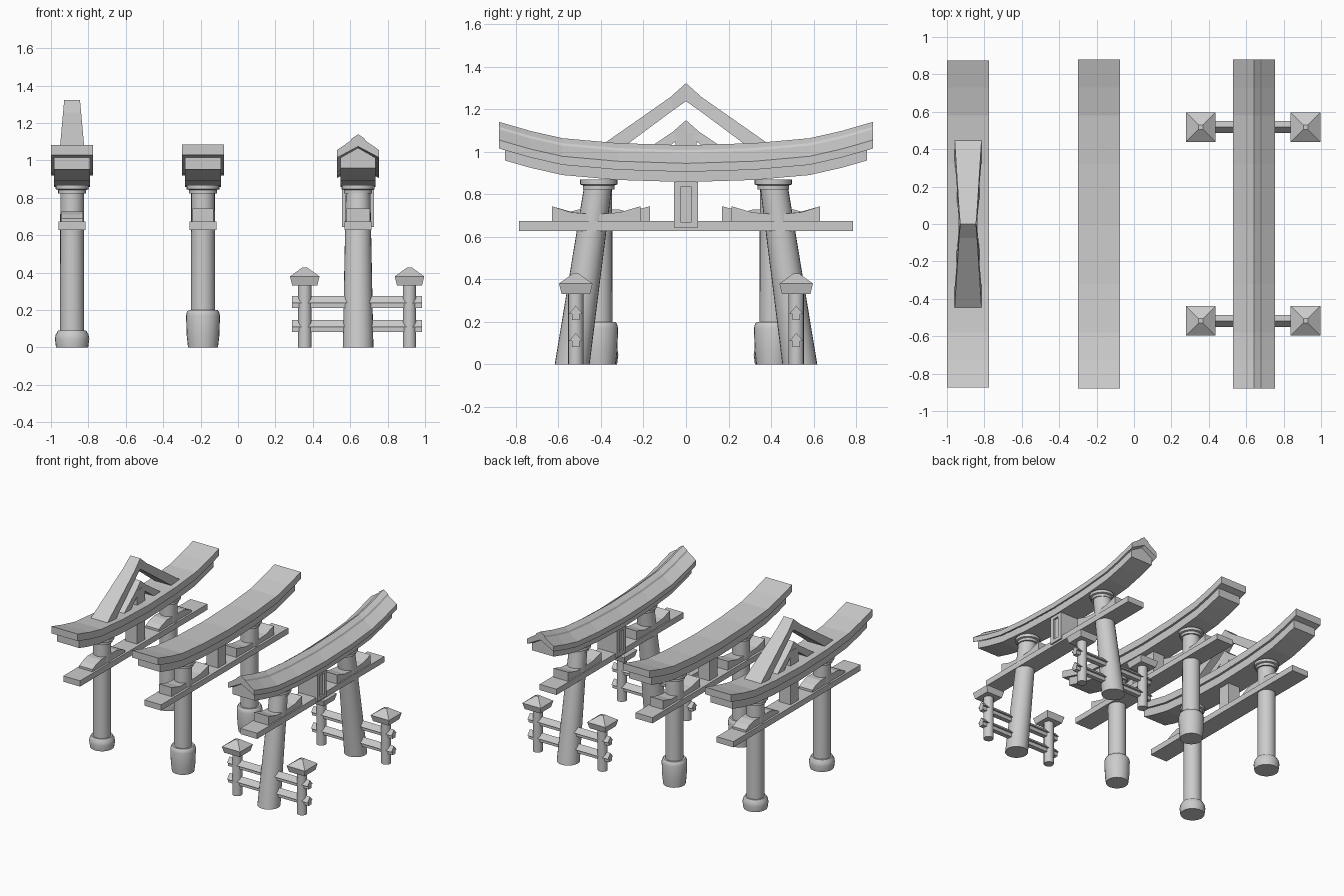
import bpy, bmesh, math
from mathutils import Vector

if "Cube" in bpy.data.objects:
    bpy.data.objects.remove(bpy.data.objects["Cube"])


def loft(name, rings, smooth=False):
    """Skin a list of equal-sized point rings and cap both ends."""
    bm = bmesh.new()
    vs = [[bm.verts.new(p) for p in r] for r in rings]
    n = len(rings[0])
    for a, b in zip(vs, vs[1:]):
        for i in range(n):
            j = (i + 1) % n
            bm.faces.new((a[i], a[j], b[j], b[i]))
    bm.faces.new(vs[0][::-1])
    bm.faces.new(vs[-1])
    bmesh.ops.recalc_face_normals(bm, faces=bm.faces)
    me = bpy.data.meshes.new(name)
    bm.to_mesh(me)
    bm.free()
    if smooth:
        me.shade_smooth()
        me.set_sharp_from_angle(angle=math.radians(30))
    ob = bpy.data.objects.new(name, me)
    bpy.context.collection.objects.link(ob)
    return ob


def box(name, x, y, z0, z1, wx, wy):
    hx, hy = wx / 2, wy / 2
    return loft(name, [[(x + a * hx, y + b * hy, z) for a, b in
                        ((-1, -1), (1, -1), (1, 1), (-1, 1))] for z in (z0, z1)])


def lathe(name, x, profile, n=24):
    """Round part; profile rows are (radius, centre y, z)."""
    return loft(name, [[(x + r * math.cos(2 * math.pi * i / n),
                         y + r * math.sin(2 * math.pi * i / n), z) for i in range(n)]
                       for r, y, z in profile], True)


CURVE = [(0, 0), (.32, .01), (.58, .033), (.73, .067), (.88, .11)]


def rise(y):
    y = abs(y)
    for (a, h), (b, k) in zip(CURVE, CURVE[1:]):
        if y <= b:
            return h + (k - h) * (y - a) / (b - a)
    return CURVE[-1][1]


def curved_beam(name, x, section, end):
    """Sweep an x-z section along y, turning up towards both ends."""
    half = [p[0] for p in CURVE[1:-1]] + [end]
    ys = [-y for y in reversed(half)] + [0] + half
    return loft(name, [[(x + u, y, z + rise(y)) for u, z in section] for y in ys])


def rect(w, z0, z1):
    return [(-w, z0), (w, z0), (w, z1), (-w, z1)]


def chevron(name, x, outer, inner, trim):
    """Inverted V in the y-z plane, widening in x towards its feet."""
    prof = ([(-y, z) for y, z in reversed(outer)] + outer[1:] +
            inner[::-1] + [(-y, z) for y, z in inner[1:]])
    hw = lambda z: .0425 + (1.32 - z) * .09 - trim
    # ring pairs across the section, walking from one foot to the other
    up = [(-y, z) for y, z in reversed(outer)] + outer[1:]
    lo = [(-y, z) for y, z in reversed(inner)] + inner[1:]
    return loft(name, [[(x - hw(a[1]), *a), (x + hw(a[1]), *a),
                        (x + hw(a[1]), *b), (x - hw(a[1]), *b)] for a, b in zip(up, lo)])


def collar(name, x, y):
    lathe(name, x, [(.075, y, .823), (.075, y, .842), (.088, y, .846), (.088, y, .868)])


def wedge(name, x, pts, w):
    loft(name, [[(x + s * w / 2, y, z) for y, z in pts] for s in (-1, 1)])


G1, G2, G3 = -.887, -.187, .642

# Roof beams of the two flat-topped gates
for tag, x, end in (("left", G1, .873), ("middle", G2, .88)):
    curved_beam(tag + "_roof_slab", x, rect(.113, .92, .975), end)
    curved_beam(tag + "_lintel", x, rect(.096, .857, .922), .83)
    box(tag + "_centre_strut", x, 0, .66, .87, .1, .1)

# Pitched roof of the right gate
curved_beam("right_roof", G3, [(-.113, .905), (0, .965), (.113, .905), (.113, .945), (.04, .995),
                               (.034, 1.007), (0, 1.03), (-.034, 1.007), (-.04, .995), (-.113, .945)], .88)
curved_beam("right_lintel", G3, [(-.094, .857), (.094, .857), (.094, .912), (0, .965), (-.094, .912)], .85)

# Tie beams
for tag, x in (("left", G1), ("middle", G2), ("right", G3)):
    box(tag + "_tie_beam", x, 0, .628, .673, .145, 1.57)

for s in (-1, 1):
    # Pillars, footings and collars
    y = s * .41
    lathe("left_pillar", G1, [(.065, y, .02), (.063, y, .86)])
    lathe("left_footing", G1, [(.086, y, 0), (.092, y, .045), (.088, y, .068), (.075, y, .09)])
    lathe("middle_pillar", G2, [(.065, y, .02), (.063, y, .86)])
    lathe("middle_footing", G2, [(.08, y, 0), (.087, y, .06), (.091, y, .17), (.086, y, .19), (.078, y, .2)])
    lathe("right_pillar", G3, [(.082, s * .535, 0), (.065, y, .86)])
    for tag, x in (("left", G1), ("middle", G2), ("right", G3)):
        collar(tag + "_collar", x, y)

    # Wedges where the tie beams pass through the pillars
    wedge("right_wedge", G3, [(s * a, z) for a, z in
          ((.63, .665), (.63, .743), (.54, .715), (.425, .705), (.31, .715), (.215, .743), (.215, .665))], .125)
    wedge("middle_wedge", G2, [(s * a, z) for a, z in
          ((.63, .665), (.63, .743), (.53, .715), (.4, .705), (.28, .715), (.17, .743), (.17, .665))], .11)
    wedge("left_wedge", G1, [(s * a, z) for a, z in
          ((.61, .665), (.61, .69), (.57, .71), (.51, .727), (.31, .727), (.25, .71), (.21, .69), (.21, .665))], .115)

    # Fence beside each right pillar
    fy = s * .518
    for px in (.357, .917):
        lathe("fence_post", px, [(.036, fy, 0), (.036, fy, .34)], 16)
        loft("post_cap", [[(px + a * h, fy + b * h, z) for a, b in
                           ((-1, -1), (1, -1), (1, 1), (-1, 1))]
                          for h, z in ((.067, .332), (.079, .38), (.012, .428))])
    for z in (.21, .082):
        arrow = [(-.018, 0), (.018, 0), (.018, .028), (.032, .028),
                 (0, .066), (-.032, .028), (-.018, .028)]
        loft("fence_rail", [[(px, fy + u, z + v) for u, v in arrow] for px in (.29, .985)])

# Plaque at the middle of the right gate, with recessed panels
for s in (-1, 1):
    box("plaque_side", G3, s * .041, .643, .858, .17, .03)
box("plaque_panel", G3, 0, .65, .858, .14, .06)
for z0, z1 in ((.643, .67), (.835, .858)):
    box("plaque_rail", G3, 0, z0, z1, .17, .06)

# Gable frame on top of the left gate
chevron("outer_gable", G1, [(0, 1.322), (.075, 1.255), (.49, .965)],
        [(0, 1.237), (.06, 1.195), (.37, .965)], 0)
chevron("inner_gable", G1, [(0, 1.148), (.06, 1.095), (.25, .965)],
        [(0, 1.085), (.04, 1.055), (.16, .965)], .012)
box("gable_strut", G1, 0, .96, 1.09, .1, .1)
